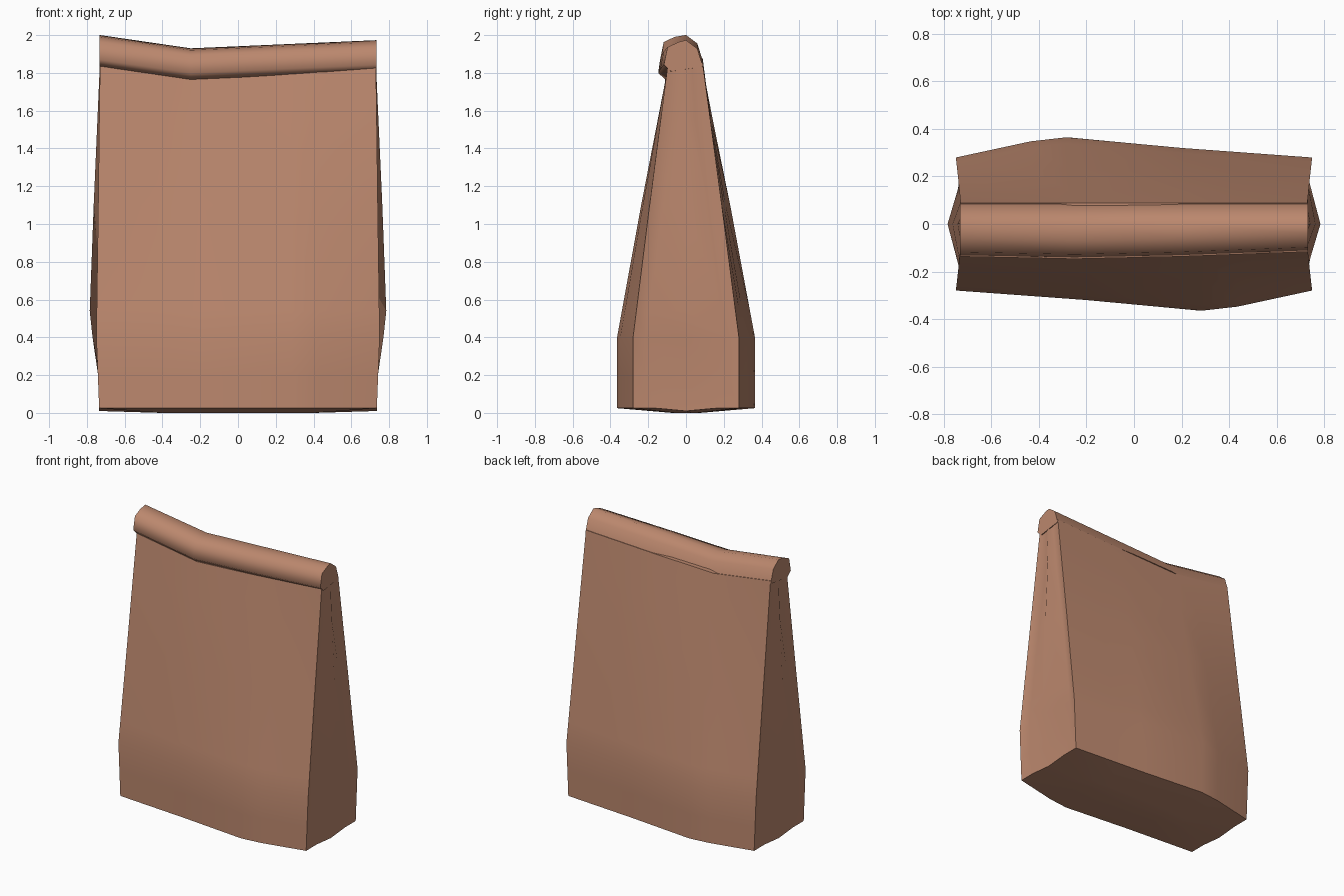
import bpy, bmesh, math

if "Cube" in bpy.data.objects:
    bpy.data.objects.remove(bpy.data.objects["Cube"])

paper = bpy.data.materials.new("brown_paper")
paper.diffuse_color = (0.50, 0.245, 0.155, 1)
paper.use_nodes = True
paper.node_tree.nodes["Principled BSDF"].inputs["Base Color"].default_value = paper.diffuse_color


def finish(name, bm, angle):
    bmesh.ops.recalc_face_normals(bm, faces=bm.faces)
    me = bpy.data.meshes.new(name)
    bm.to_mesh(me)
    bm.free()
    ob = bpy.data.objects.new(name, me)
    bpy.context.collection.objects.link(ob)
    me.materials.append(paper)
    bpy.ops.object.select_all(action='DESELECT')
    ob.select_set(True)
    bpy.context.view_layer.objects.active = ob
    bpy.ops.object.shade_smooth_by_angle(angle=math.radians(angle))
    return ob


def loft(bm, rings):
    """Bridge closed rings of equal length and cap both ends."""
    vs = [[bm.verts.new(p) for p in r] for r in rings]
    n = len(vs[0])
    for a, b in zip(vs, vs[1:]):
        for i in range(n):
            j = (i + 1) % n
            bm.faces.new((a[i], a[j], b[j], b[i]))
    bm.faces.new(vs[0])
    bm.faces.new(vs[-1])


def sag(x):
    """Dip of the rolled top along its width."""
    if x < -0.25:
        return -0.07 * (x + 0.73) / 0.48
    return -0.07 + 0.043 * (x + 0.25) / 0.98


# Panel columns: width fraction, depth at the base (front is the back turned round)
COLS = [(-1, 0.28), (-0.58, 0.348), (-0.38, 0.365), (0.27, 0.32), (0.58, 0.303), (1, 0.28)]
# Rows: z, edge x, gusset fold x, fold y, gusset bulge x
ROWS = [(0.025, 0.735, 0.735, 0.16, 0.735),
        (0.20, 0.742, 0.732, 0.21, 0.735),
        (0.40, 0.75, 0.73, 0.208, 0.77),
        (0.54, 0.748, 0.727, 0.195, 0.785),
        (1.10, 0.74, 0.72, 0.12, 0.764),
        (1.58, 0.734, 0.715, 0.05, 0.743),
        (1.88, 0.73, 0.728, 0.03, 0.73)]


def body_ring(row):
    z, xe, xf, yf, xb = row
    t = max(0, (z - 0.4) / 1.48)
    top = max(0, (z - 1.1) / 0.78)

    def point(x, y, dz=0):
        return (x, y, z + dz + top * sag(x))
    back = [point(f * xe, y * (1 - t) + 0.088 * t) for f, y in COLS]
    drop = -0.04 if 0.1 < z < 0.3 else (-0.015 if z < 0.1 else 0)
    right = [point(xf, yf), point(xb, 0, drop), point(xf, -yf)]
    half = back + right
    # front and left side: half a turn about z
    front = [point(-f * xe, -(y * (1 - t) + 0.095 * t)) for f, y in COLS]
    left = [point(-xf, -yf), point(-xb, 0, drop), point(-xf, yf)]
    return half + front + left


# Bag body with pleated, bulging sides and a slightly crowned base
bm = bmesh.new()
base = body_ring(ROWS[0])
inner = [(x * 0.55, y * 0.2, 0.0) for x, y, z in base]
loft(bm, [inner] + [body_ring(r) for r in ROWS])
finish("bag_body", bm, 42)

# Rolled-over top
PROFILE = [(0.09, 1.86), (0.06, 1.955), (0.0, 2.0), (-0.06, 1.99),
           (-0.118, 1.963), (-0.137, 1.87), (-0.10, 1.835)]
bm = bmesh.new()
rings = []
for x, shift in ((-0.733, 0.0), (-0.25, -0.01), (0.2, 0.0), (0.733, 0.02)):
    rings.append([(x, y + (shift if y < -0.05 else 0), z + sag(x)) for y, z in PROFILE])
loft(bm, rings)
finish("rolled_top", bm, 60)
